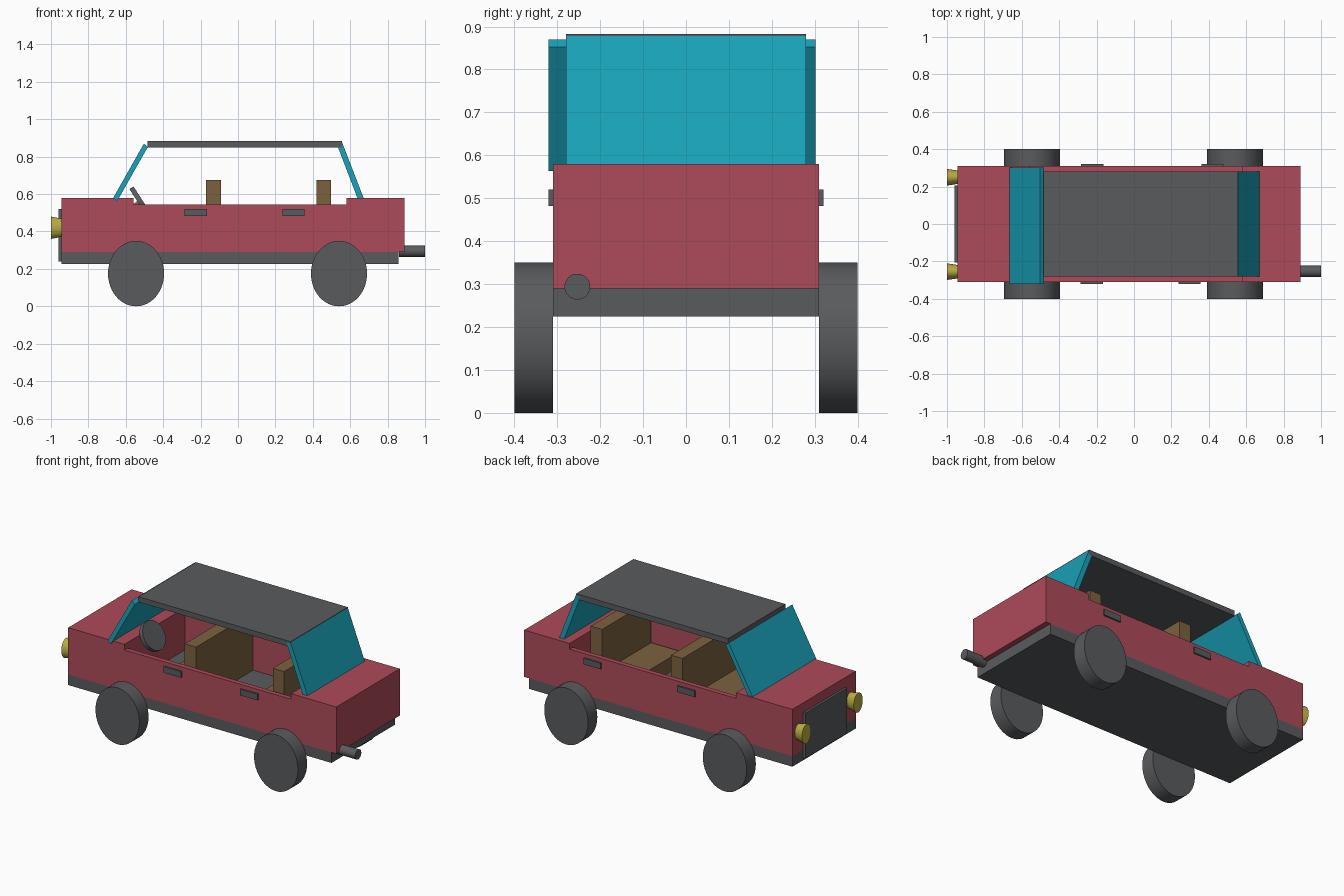
import bpy, bmesh, math
from mathutils import Matrix, Vector

if "Cube" in bpy.data.objects:
    bpy.data.objects.remove(bpy.data.objects["Cube"])


def material(name, rgb):
    m = bpy.data.materials.new(name)
    m.diffuse_color = (*rgb, 1)
    m.use_nodes = True
    m.node_tree.nodes["Principled BSDF"].inputs["Base Color"].default_value = m.diffuse_color
    return m


RED = material("red_paint", (0.42, 0.07, 0.10))
TEAL = material("teal_glass", (0.01, 0.36, 0.48))
BROWN = material("brown_seat", (0.20, 0.12, 0.05))
YELLOW = material("yellow_lamp", (0.50, 0.42, 0.06))
GREY = material("dark_grey", (0.10, 0.105, 0.11))


def finish(name, bm, mat=GREY):
    bmesh.ops.recalc_face_normals(bm, faces=bm.faces)
    me = bpy.data.meshes.new(name)
    bm.to_mesh(me)
    bm.free()
    ob = bpy.data.objects.new(name, me)
    bpy.context.collection.objects.link(ob)
    me.materials.append(mat)
    return ob


def box(name, x, y, z, mat=GREY):
    bm = bmesh.new()
    bmesh.ops.create_cube(bm, size=1)
    for v in bm.verts:
        v.co = [lo + (c + 0.5) * (hi - lo) for c, (lo, hi) in zip(v.co, (x, y, z))]
    return finish(name, bm, mat)


def extrude_y(name, profile, y0, y1, mat=GREY):
    bm = bmesh.new()
    face = bm.faces.new([bm.verts.new((x, y0, z)) for x, z in profile])
    out = bmesh.ops.extrude_face_region(bm, geom=[face])
    verts = [v for v in out["geom"] if isinstance(v, bmesh.types.BMVert)]
    bmesh.ops.translate(bm, verts=verts, vec=(0, y1 - y0, 0))
    return finish(name, bm, mat)


def round_part(name, centre, axis, r0, r1, depth, mat=GREY, stretch=(1, 1, 1), sides=48):
    bm = bmesh.new()
    bmesh.ops.create_cone(bm, cap_ends=True, segments=sides, radius1=r0, radius2=r1, depth=depth)
    for f in bm.faces:
        f.smooth = len(f.verts) == 4
    for e in bm.edges:
        e.smooth = all(f.smooth for f in e.link_faces)
    rot = Vector(axis).to_track_quat('Z', 'Y').to_matrix().to_4x4()
    bm.transform(Matrix.Translation(centre) @ Matrix.Diagonal((*stretch, 1)) @ rot)
    return finish(name, bm, mat)


# Body with lowered door line, hollowed out for the cabin
body = extrude_y("body", [(-0.945, 0.29), (0.89, 0.29), (0.89, 0.58), (0.58, 0.58),
                          (0.58, 0.545), (-0.56, 0.545), (-0.56, 0.58), (-0.945, 0.58)],
                 -0.31, 0.31, RED)
cutter = box("cabin_cutter", (-0.56, 0.58), (-0.28, 0.28), (0.2, 0.8), RED)
cutter.hide_render = True
cutter.hide_viewport = True
cut = body.modifiers.new("cabin", 'BOOLEAN')
cut.operation = 'DIFFERENCE'
cut.solver = 'EXACT'
cut.object = cutter

# Chassis, floor, roof and grille
box("chassis", (-0.945, 0.857), (-0.31, 0.31), (0.225, 0.29))
box("cabin_floor", (-0.56, 0.58), (-0.28, 0.28), (0.29, 0.32))
box("roof", (-0.484, 0.556), (-0.28, 0.28), (0.85, 0.883))
box("grille", (-0.96, -0.945), (-0.205, 0.205), (0.24, 0.52))

# Windscreens
extrude_y("windshield", [(-0.668, 0.578), (-0.645, 0.564), (-0.482, 0.852), (-0.503, 0.87)],
          -0.32, 0.302, TEAL)
extrude_y("rear_window", [(0.527, 0.87), (0.556, 0.878), (0.674, 0.573), (0.645, 0.562)],
          -0.28, 0.28, TEAL)

# Seats: backrest and cushion
for name, x, y in (("front", -0.17, (-0.278, 0.278)), ("rear", 0.42, (-0.26, 0.22))):
    box(name + "_seat_back", (x, x + 0.078), y, (0.32, 0.675), BROWN)
    box(name + "_seat_cushion", (x - 0.2, x), y, (0.32, 0.41), BROWN)

# Steering wheel and column
axis = Vector((0.84, 0, 0.54))
hub = Vector((-0.521, -0.09, 0.558))
round_part("steering_wheel", hub, axis, 0.09, 0.09, 0.026)
round_part("steering_column", hub - axis * 0.05, axis, 0.012, 0.012, 0.1, RED, sides=16)

# Wheels (slightly oval)
for end, x in (("front", -0.545), ("rear", 0.54)):
    for side, s in (("near", -1), ("far", 1)):
        round_part(f"{end}_{side}_wheel", (x, s * 0.355, 0.175), (0, 1, 0),
                   0.175, 0.175, 0.09, stretch=(0.857, 1, 1))

# Headlights flaring outward
for side, y in (("near", -0.255), ("far", 0.25)):
    round_part(f"{side}_headlight", (-0.97, y, 0.42), (-1, 0, 0), 0.048, 0.06, 0.06,
               YELLOW, stretch=(1, 0.74, 1))

# Door handles
for i, (x, s) in enumerate(((-0.285, -1), (0.237, -1), (-0.283, 1), (0.36, 1))):
    box(f"door_handle_{i + 1}", (x, x + 0.119), sorted((s * 0.305, s * 0.32)), (0.482, 0.52))

# Exhaust pipe
round_part("exhaust_pipe", (0.93, -0.253, 0.294), (1, 0, 0), 0.03, 0.03, 0.14, sides=32)
